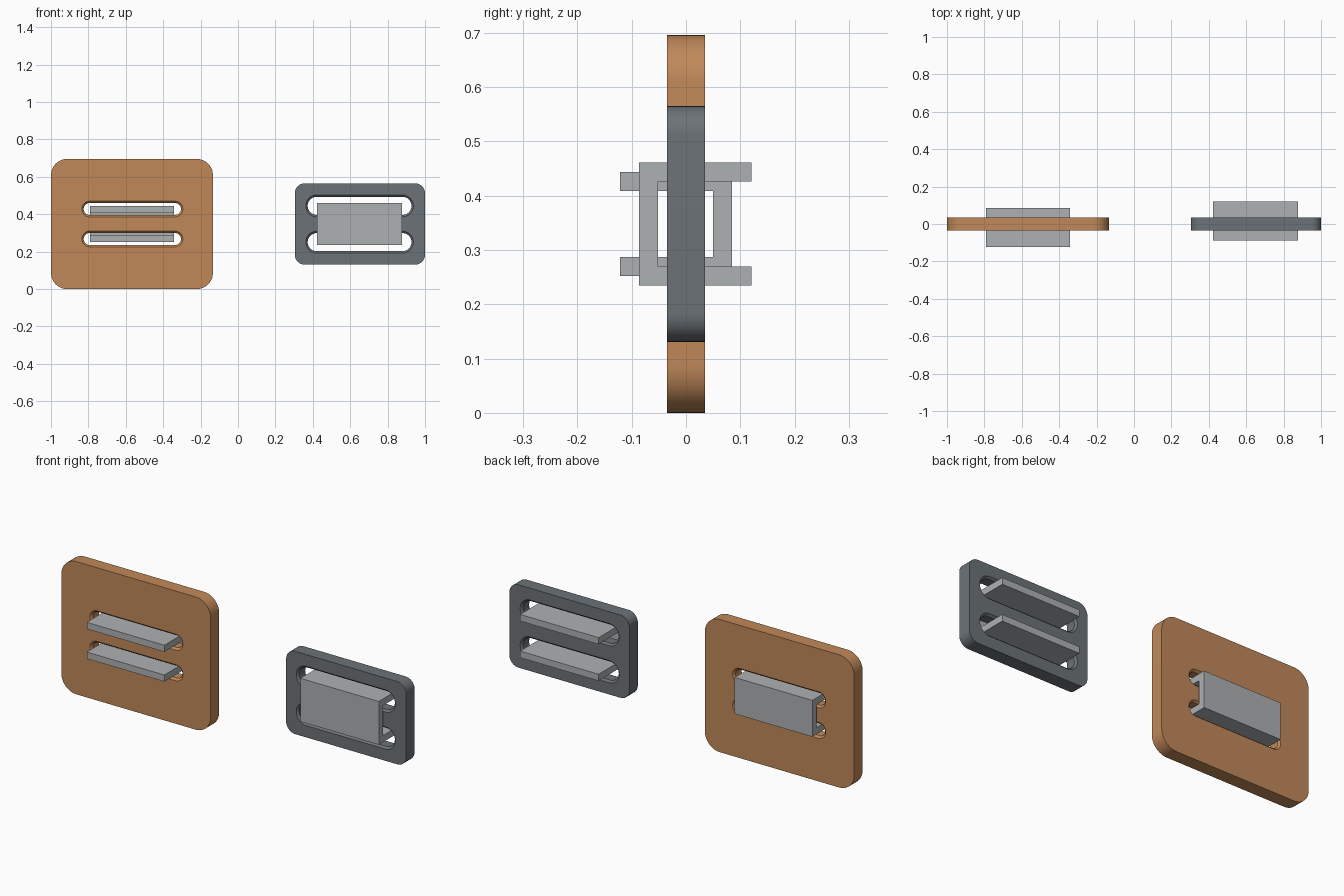
import bpy, bmesh, math

cube = bpy.data.objects.get("Cube")
if cube:
    bpy.data.objects.remove(cube)

HALF = 0.035      # half thickness of a plate
CHAMFER = 0.01    # eased rim of each slot
MID_Z = 0.348     # shared centre height


def material(name, rgb):
    m = bpy.data.materials.new(name)
    m.use_nodes = True
    m.diffuse_color = (*rgb, 1)
    bsdf = m.node_tree.nodes["Principled BSDF"]
    bsdf.inputs["Base Color"].default_value = (*rgb, 1)
    bsdf.inputs["Roughness"].default_value = 0.6
    return m


copper = material("copper orange", (0.53, 0.25, 0.10))
slate = material("slate grey", (0.15, 0.17, 0.185))
silver = material("light grey", (0.42, 0.44, 0.45))


def rounded(cx, cz, w, h, r, steps=12):
    """Outline of a rounded rectangle in the xz plane."""
    pts = []
    for k, (sx, sz) in enumerate([(1, 1), (-1, 1), (-1, -1), (1, -1)]):
        for i in range(steps + 1):
            a = (k + i / steps) * math.pi / 2
            pts.append((cx + sx * (w / 2 - r) + r * math.cos(a),
                        cz + sz * (h / 2 - r) + r * math.sin(a)))
    return pts


def loft(bm, rings):
    """Join (y, outline) rings with quads; return the end edges."""
    loops = [[bm.verts.new((x, y, z)) for x, z in pts] for y, pts in rings]
    n = len(loops[0])
    for a, b in zip(loops, loops[1:]):
        for i in range(n):
            j = (i + 1) % n
            bm.faces.new((a[i], a[j], b[j], b[i]))
    return [[bm.edges.get((l[i], l[(i + 1) % n])) for i in range(n)]
            for l in (loops[0], loops[-1])]


def finish(bm, name, mat):
    bmesh.ops.recalc_face_normals(bm, faces=bm.faces)
    me = bpy.data.meshes.new(name)
    bm.to_mesh(me)
    bm.free()
    me.materials.append(mat)
    ob = bpy.data.objects.new(name, me)
    bpy.context.collection.objects.link(ob)
    bpy.ops.object.select_all(action="DESELECT")
    ob.select_set(True)
    bpy.context.view_layer.objects.active = ob
    bpy.ops.object.shade_smooth_by_angle(angle=math.radians(30))
    return ob


def plate(name, mat, cx, w, h, r, slot_x, slot_w, slot_h, slot_gap):
    """Rounded plate with two chamfered through slots."""
    bm = bmesh.new()
    outline = rounded(cx, MID_Z, w, h, r)
    front, back = loft(bm, [(-HALF, outline), (HALF, outline)])
    for s in (-1, 1):
        z = MID_Z + s * slot_gap
        # slightly under half the height keeps corner points distinct
        wide = rounded(slot_x, z, slot_w, slot_h, slot_h * 0.498)
        sw, sh = slot_w - 2 * CHAMFER, slot_h - 2 * CHAMFER
        narrow = rounded(slot_x, z, sw, sh, sh * 0.498)
        f, b = loft(bm, [(-HALF, wide), (CHAMFER - HALF, narrow),
                         (HALF - CHAMFER, narrow), (HALF, wide)])
        front += f
        back += b
    for edges, ny in ((front, -1), (back, 1)):
        bmesh.ops.triangle_fill(bm, edges=edges, use_beauty=True,
                                normal=(0, ny, 0))
    return finish(bm, name, mat)


def clip(name, cx, w, h, bridge_y, tip_y, t=0.035):
    """U-shaped strap: a flat bridge with two legs through the slots."""
    inner = bridge_y + math.copysign(t, tip_y - bridge_y)
    top, bot = MID_Z + h / 2, MID_Z - h / 2
    profile = [(bridge_y, bot), (tip_y, bot), (tip_y, bot + t),
               (inner, bot + t), (inner, top - t), (tip_y, top - t),
               (tip_y, top), (bridge_y, top)]
    bm = bmesh.new()
    face = bm.faces.new([bm.verts.new((cx - w / 2, y, z)) for y, z in profile])
    ext = bmesh.ops.extrude_face_region(bm, geom=[face], use_keep_orig=True)
    verts = [g for g in ext["geom"] if isinstance(g, bmesh.types.BMVert)]
    bmesh.ops.translate(bm, verts=verts, vec=(w, 0, 0))
    return finish(bm, name, silver)


# Large plate with its clip entering from the back
plate("large_plate", copper, -0.567, 0.866, 0.696, 0.087,
      -0.565, 0.54, 0.084, 0.08)
clip("large_plate_clip", -0.567, 0.45, 0.191, 0.085, -0.122)

# Small plate with its clip entering from the front
plate("small_plate", slate, 0.652, 0.696, 0.434, 0.052,
      0.65, 0.575, 0.117, 0.097)
clip("small_plate_clip", 0.65, 0.455, 0.227, -0.087, 0.121)
